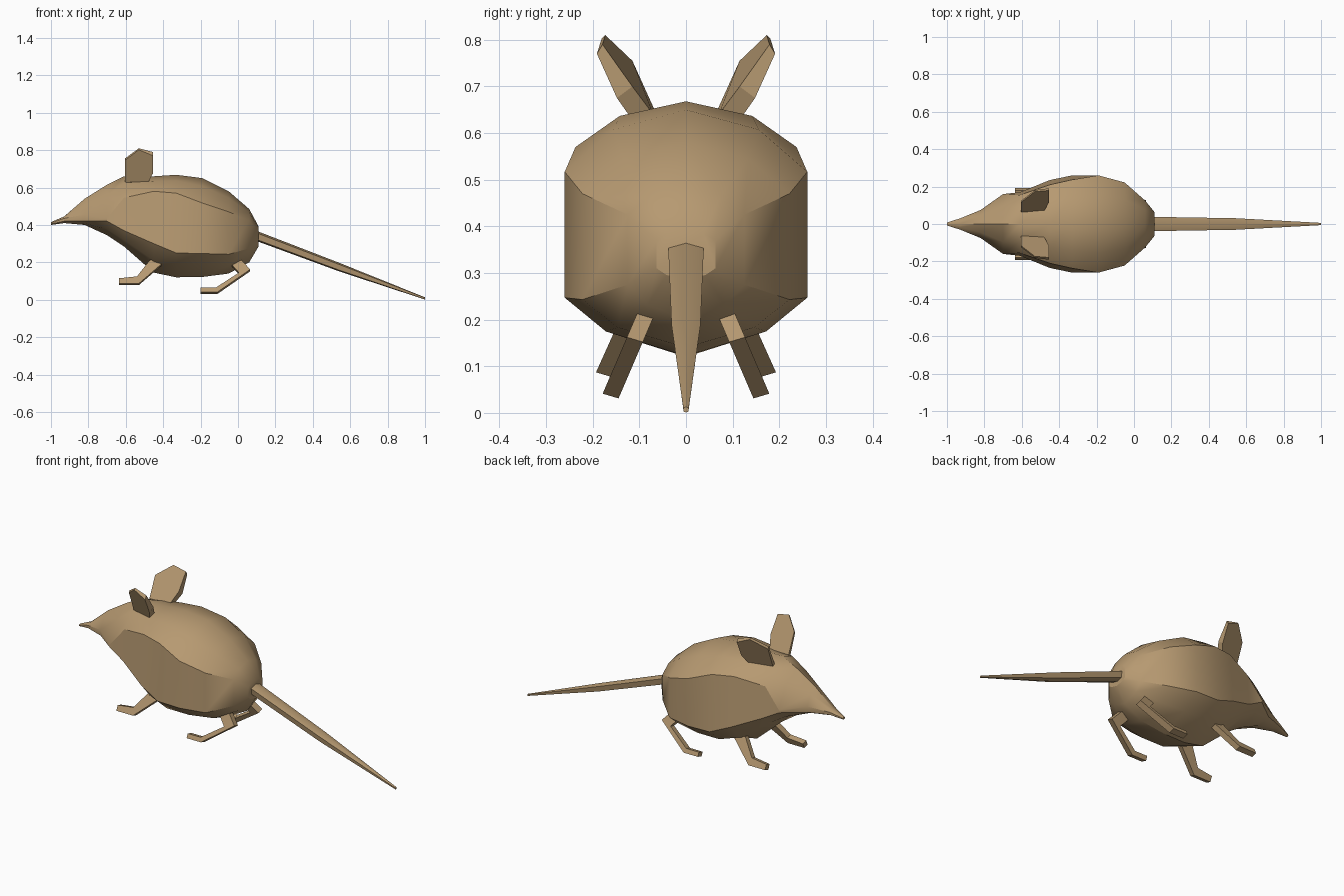
import bpy, bmesh, math
from mathutils import Vector

cube = bpy.data.objects.get("Cube")
if cube:
    bpy.data.objects.remove(cube, do_unlink=True)

FUR = (0.47, 0.32, 0.165, 1)
fur = bpy.data.materials.new("tan fur")
fur.use_nodes = True
fur.diffuse_color = FUR
fur.node_tree.nodes["Principled BSDF"].inputs["Base Color"].default_value = FUR


def loft(name, rings, angle=32):
    """Skin equal-length closed rings and cap both ends."""
    bm = bmesh.new()
    loops = [[bm.verts.new(p) for p in ring] for ring in rings]
    n = len(loops[0])
    for a, b in zip(loops, loops[1:]):
        for i in range(n):
            j = (i + 1) % n
            bm.faces.new((a[i], a[j], b[j], b[i]))
    bm.faces.new(loops[0])
    bm.faces.new(loops[-1])
    bmesh.ops.recalc_face_normals(bm, faces=bm.faces)
    mesh = bpy.data.meshes.new(name)
    bm.to_mesh(mesh)
    bm.free()
    ob = bpy.data.objects.new(name, mesh)
    bpy.context.collection.objects.link(ob)
    mesh.materials.append(fur)
    bpy.ops.object.select_all(action="DESELECT")
    ob.select_set(True)
    bpy.context.view_layer.objects.active = ob
    bpy.ops.object.shade_smooth_by_angle(angle=math.radians(angle))
    return ob


def body_ring(x, wu, wl, top, upper, lower, bottom):
    """Ten-sided section: ridge, shoulder, flank top, flank bottom, belly."""
    half = [(wu * 0.6, upper + (top - upper) * 0.68), (wu, upper), (wl, lower),
            (wl * 0.66, lower + (bottom - lower) * 0.58)]
    pts = [(0, top)] + half + [(0, bottom)] + [(-y, z) for y, z in reversed(half)]
    return [Vector((x, y, z)) for y, z in pts]


# Body with pointed snout: x, upper width, lower width, four heights
loft("body", [body_ring(*s) for s in (
    (-1.0, .008, .008, .415, .41, .405, .40),
    (-.93, .03, .03, .445, .435, .42, .41),
    (-.82, .075, .07, .54, .455, .42, .40),
    (-.70, .16, .16, .615, .435, .42, .345),
    (-.61, .155, .17, .66, .545, .37, .285),
    (-.45, .21, .235, .66, .58, .30, .145),
    (-.33, .237, .26, .668, .57, .25, .12),
    (-.19, .26, .26, .65, .517, .247, .122),
    (-.05, .222, .222, .58, .47, .243, .14),
    (.06, .125, .125, .485, .425, .275, .20),
    (.11, .063, .063, .392, .37, .31, .285))])

# Tapering tail
loft("tail", [[Vector((x, w * a, z + h * b)) for a, b in
               ((0, 1), (1, .6), (.85, -.7), (0, -1), (-.85, -.7), (-1, .6))]
              for x, z, w, h in ((.07, .352, .038, .027), (.11, .337, .038, .027),
                                 (.54, .175, .031, .023), (1, .007, .006, .006))])


def mirrored_plate(name, inner, outer):
    for side, sign in (("left", 1), ("right", -1)):
        # The head points along -x, so its right hand is at +y
        loft(f"{name}_{side}", [[Vector((x, sign * y, z)) for x, y, z in ring]
                                for ring in (inner, outer)], 20)


# Ears: six-sided plates, thin in front and thicker behind
ear = [(-.605, .063, .64), (-.605, .115, .755), (-.53, .173, .81),
       (-.455, .179, .79), (-.455, .115, .70), (-.48, .07, .64)]
offset = [(.012, -.02), (.008, -.01), (.008, -.008), (.012, -.02), (.033, -.025), (.045, -.012)]
mirrored_plate("ear", ear, [(x, y + dy, z + dz) for (x, y, z), (dy, dz) in zip(ear, offset)])


def leg(name, profile, y0, lean, thick):
    """Side profile thickened sideways and splayed outward toward the foot."""
    inner = [(x, y0 - lean * z, z) for x, z in profile]
    outer = [(x, y + thick, z + thick * .3) for x, y, z in inner]
    mirrored_plate(name, inner, outer)


leg("front_leg", [(-.47, .205), (-.40, .19), (-.53, .078), (-.635, .078),
                  (-.635, .106), (-.54, .116)], .198, .45, .03)
leg("hind_leg", [(-.04, .185), (0, .222), (.065, .152), (-.11, .031), (-.2, .031),
                 (-.2, .054), (-.12, .054), (.005, .135)], .158, .43, .034)
